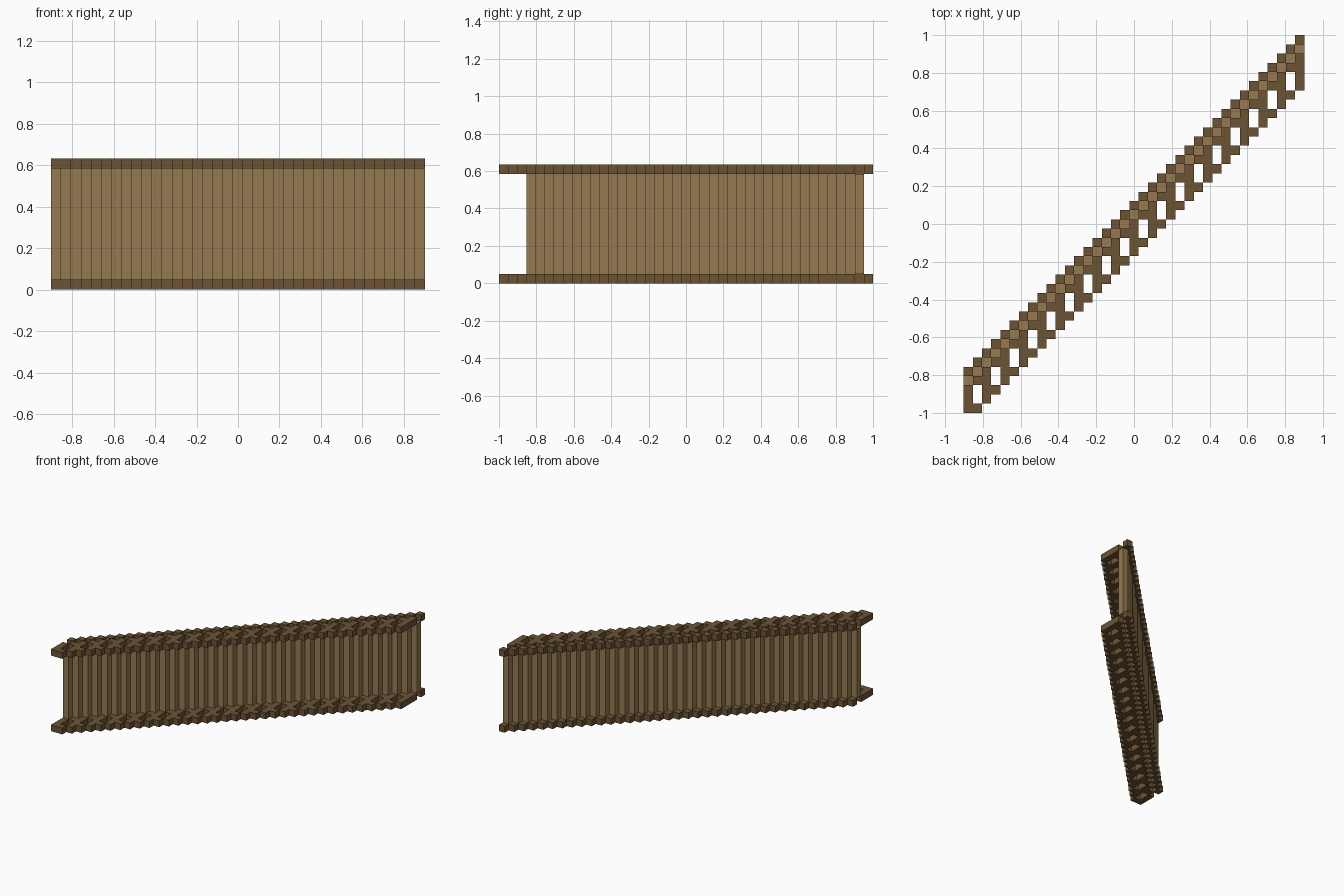
import bpy, bmesh

if "Cube" in bpy.data.objects:
    bpy.data.objects.remove(bpy.data.objects["Cube"])

S = 2 / 41            # edge of one block
COLS, ROWS = 37, 41   # grid size in x and y


def material(name, rgb):
    m = bpy.data.materials.new(name)
    m.diffuse_color = (*rgb, 1)
    m.use_nodes = True
    m.node_tree.nodes["Principled BSDF"].inputs["Base Color"].default_value = m.diffuse_color
    return m


def extrude_cells(name, cells, low, high, mat):
    """Stand blocks on the given grid cells, leaving out faces between neighbours."""
    bm = bmesh.new()
    cells = set(cells)
    z0, z1 = low * S, high * S
    for i, j in cells:
        x0, y0 = (i - COLS / 2) * S, (j - ROWS / 2) * S
        ring = [(x0, y0), (x0 + S, y0), (x0 + S, y0 + S), (x0, y0 + S)]
        bottom = [bm.verts.new((x, y, z0)) for x, y in ring]
        top = [bm.verts.new((x, y, z1)) for x, y in ring]
        bm.faces.new(top)
        bm.faces.new(bottom[::-1])
        for k, (di, dj) in enumerate([(0, -1), (1, 0), (0, 1), (-1, 0)]):
            if (i + di, j + dj) not in cells:
                n = (k + 1) % 4
                bm.faces.new((bottom[k], bottom[n], top[n], top[k]))
    me = bpy.data.meshes.new(name)
    bm.to_mesh(me)
    bm.free()
    me.materials.append(mat)
    ob = bpy.data.objects.new(name, me)
    bpy.context.collection.objects.link(ob)
    return ob


plank = material("light wood", (0.305, 0.195, 0.082))
beam = material("dark wood", (0.150, 0.088, 0.036))

# Diagonal wall of upright planks
extrude_cells("wall_planks", [(i, i + 3) for i in range(COLS)], 1, 12, plank)

# Lattice frame: back rail, two front rails and cross bars in every second column
frame = []
for i in range(COLS):
    rows = [i + 4, i + 2, i - 1]
    if i % 2 == 0:
        rows += [i, i + 1]
    frame += [(i, j) for j in rows if j >= 0]

extrude_cells("bottom_frame", frame, 0, 1, beam)
extrude_cells("top_frame", frame, 12, 13, beam)
